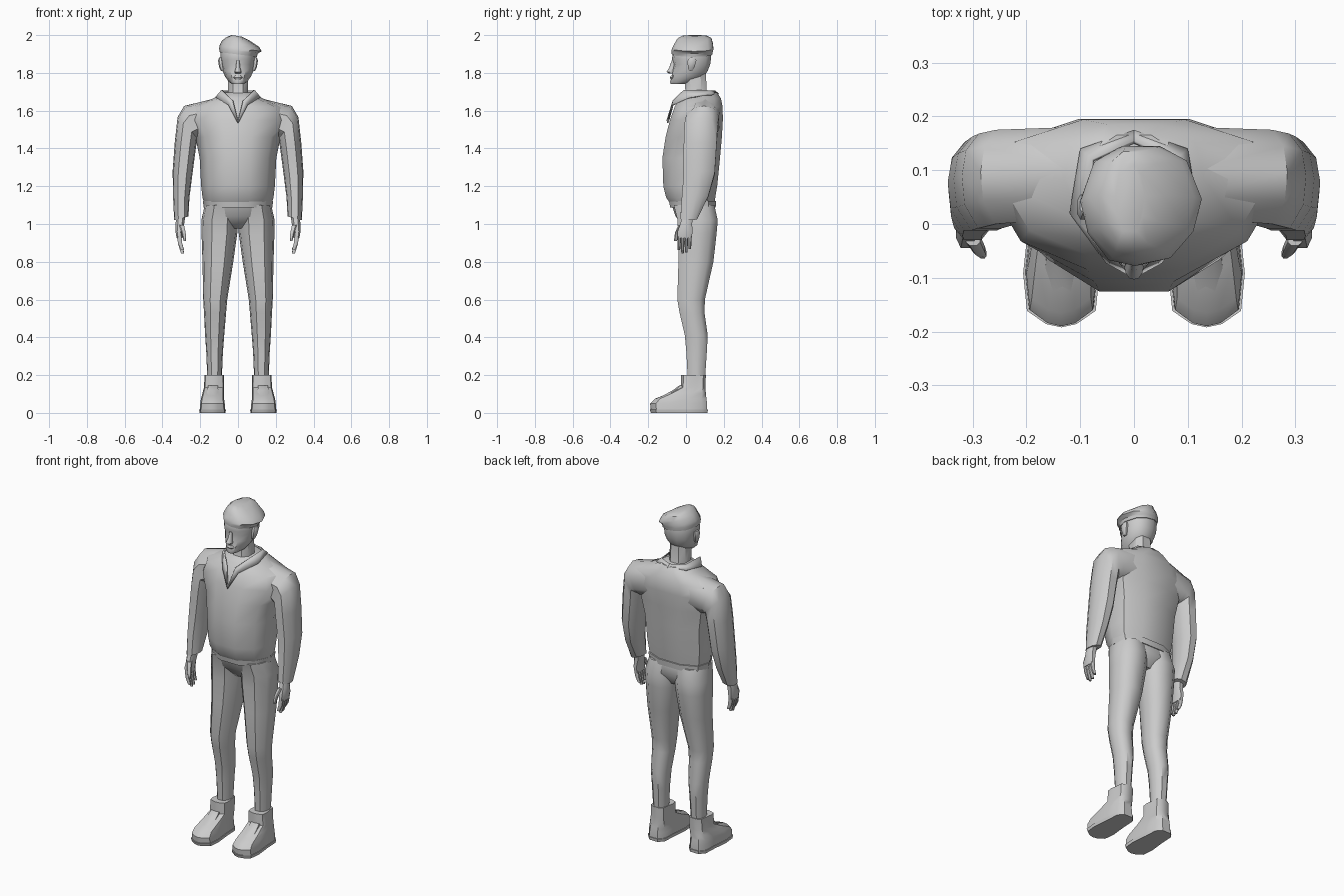
import bpy, bmesh, math
from mathutils import Vector


def section(half):
    """Closed cross-section from its right half, listed front to back."""
    return half + [(-u, v) for u, v in reversed(half) if u > 0]


BODY = section([(.32, -1), (.78, -.62), (1, .1), (.88, .68), (.38, 1)])
LIMB = section([(.42, -1), (.9, -.5), (1, .1), (.85, .65), (.4, 1)])
HEAD = section([(0, -1), (.48, -.9), (.86, -.45), (1, .1), (.75, .75), (.3, 1)])
FOOT = section([(0, -1), (.4, -.96), (.9, -.8), (1, -.35), (.85, .3), (.8, .8), (.4, 1)])
ROUND = section([(.5, -1), (1, -.5), (1, .5), (.5, 1)])


def finish(name, bm, mirror=False, angle=42):
    bmesh.ops.recalc_face_normals(bm, faces=bm.faces)
    me = bpy.data.meshes.new(name)
    bm.to_mesh(me)
    bm.free()
    ob = bpy.data.objects.new(name, me)
    bpy.context.collection.objects.link(ob)
    if mirror:
        ob.modifiers.new("mirror", 'MIRROR').use_mirror_merge = False
    bpy.ops.object.select_all(action='DESELECT')
    ob.select_set(True)
    bpy.context.view_layer.objects.active = ob
    bpy.ops.object.shade_smooth_by_angle(angle=math.radians(angle))
    return ob


def add_loft(bm, rings, shape):
    """Each ring: outer x, outer z, inner x, inner z, front y, back y."""
    loops = []
    for xo, zo, xi, zi, yf, yb in rings:
        loops.append([bm.verts.new(((xo + xi) / 2 + u * (xo - xi) / 2,
                                    (yf + yb) / 2 + v * (yb - yf) / 2,
                                    (zo + zi) / 2 + u * (zo - zi) / 2)) for u, v in shape])
    n = len(shape)
    for a, b in zip(loops, loops[1:]):
        for i in range(n):
            j = (i + 1) % n
            bm.faces.new((a[i], a[j], b[j], b[i]))
    bm.faces.new(loops[0])
    bm.faces.new(loops[-1])


def loft(name, rings, shape, mirror=False, angle=42):
    bm = bmesh.new()
    add_loft(bm, rings, shape)
    return finish(name, bm, mirror, angle)


def centred(rows):
    """Rows of z, half width, front y, back y, symmetric in x."""
    return [(h, z, -h, z, f, b) for z, h, f, b in rows]


def level(rows):
    """Rows of z, outer x, inner x, front y, back y."""
    return [(o, z, i, z, f, b) for z, o, i, f, b in rows]


# jacket body and waistband
loft("jacket_body", centred([
    (1.10, .176, -.078, .15), (1.14, .188, -.105, .155), (1.2, .195, -.12, .165),
    (1.35, .203, -.125, .18), (1.46, .225, -.108, .19), (1.55, .27, -.085, .195),
    (1.62, .25, -.06, .194), (1.665, .13, -.035, .185), (1.695, .085, -.005, .165)]), BODY)
loft("jacket_waistband", centred([
    (1.088, .182, -.084, .157), (1.122, .186, -.09, .16)]), BODY)

# sleeves, running from inside the shoulder to the cuff
loft("jacket_sleeve", [
    (.12, 1.665, .12, 1.46, .01, .18), (.285, 1.625, .19, 1.45, .0, .175),
    (.32, 1.565, .215, 1.455, -.008, .168), (.335, 1.43, .222, 1.41, -.012, .162),
    (.346, 1.28, .243, 1.25, -.012, .152), (.344, 1.15, .257, 1.14, -.022, .118),
    (.338, 1.02, .262, 1.04, -.03, .06)], LIMB, mirror=True)

# collar, a folded strip around the neck closing to a V on the chest
lower = [(.002, -.1, 1.535), (.052, -.073, 1.63), (.12, .02, 1.672), (.1, .14, 1.688), (0, .175, 1.69)]
upper = [(.002, -.103, 1.55), (.03, -.07, 1.655), (.088, -.012, 1.71), (.078, .12, 1.708), (0, .155, 1.706)]
bm = bmesh.new()
lo, up = [[bm.verts.new(p) for p in row] for row in (lower, upper)]
for i in range(len(lo) - 1):
    bm.faces.new((lo[i], lo[i + 1], up[i + 1], up[i]))
collar = finish("jacket_collar", bm, mirror=True)
collar.modifiers.new("thickness", 'SOLIDIFY').thickness = .008

# trousers
loft("trouser_seat", centred([
    (1.10, .174, -.075, .15), (1.04, .175, -.055, .16), (.975, .05, .0, .12)]), BODY)
loft("trouser_leg", level([
    (1.1, .176, .0, -.065, .15), (1.02, .194, .0, -.045, .168), (.95, .193, .004, -.042, .162),
    (.8, .188, .025, -.04, .145), (.6, .184, .057, -.046, .1), (.53, .18, .063, -.034, .098),
    (.41, .174, .073, -.006, .115), (.32, .168, .08, .002, .11), (.17, .162, .086, .01, .1)]),
    LIMB, mirror=True)

# boots: shoe with shaft, sole and tongue
loft("boot", level([
    (.012, .202, .068, -.186, .112), (.05, .2, .07, -.19, .112), (.075, .196, .074, -.165, .108),
    (.105, .188, .075, -.09, .105), (.135, .18, .074, -.028, .103), (.2, .177, .075, -.027, .105)]),
    FOOT, mirror=True)
loft("boot_sole", level([
    (.0, .203, .066, -.186, .114), (.018, .206, .064, -.192, .116)]), FOOT, mirror=True)
loft("boot_tongue", level([
    (.083, .168, .1, -.137, -.05), (.12, .162, .104, -.07, -.02), (.145, .158, .106, -.036, -.01)]),
    ROUND, mirror=True)

# hands: palm, four fingers and thumb
bm = bmesh.new()
add_loft(bm, level([
    (1.05, .328, .278, -.02, .04), (1.0, .33, .285, -.03, .032),
    (.96, .331, .294, -.045, .035), (.925, .325, .295, -.045, .03)]), ROUND)
for k, tip in enumerate((.862, .845, .85, .868)):
    y = -.044 + k * .019
    add_loft(bm, level([(.935, .324, .299, y, y + .0175), (.895, .317, .295, y - .001, y + .016),
                        (tip, .302, .286, y, y + .013)]), ROUND)
add_loft(bm, level([(.995, .312, .286, -.04, -.015), (.955, .299, .277, -.058, -.036),
                    (.91, .288, .274, -.064, -.048)]), ROUND)
finish("hand", bm, mirror=True)

# neck and head
loft("neck", centred([(1.64, .062, -.03, .13), (1.7, .052, -.003, .11), (1.8, .052, -.01, .105)]), ROUND)
loft("head", centred([
    (1.74, .03, -.08, .0), (1.752, .048, -.084, .05), (1.78, .068, -.076, .095),
    (1.81, .082, -.073, .115), (1.845, .09, -.064, .128), (1.872, .093, -.074, .132),
    (1.91, .094, -.07, .135), (1.95, .08, -.05, .125)]), HEAD)

# nose, lips and ears
loft("nose", centred([(1.796, .014, -.088, -.06), (1.805, .018, -.103, -.06),
                      (1.83, .011, -.088, -.055), (1.865, .008, -.076, -.055)]), HEAD)
loft("lips", centred([(1.766, .016, -.082, -.06), (1.775, .026, -.086, -.05),
                      (1.785, .016, -.08, -.06)]), HEAD)
loft("ear", level([(1.81, .09, .07, .015, .035), (1.83, .1, .075, .01, .045),
                   (1.865, .106, .08, .008, .055), (1.882, .1, .08, .02, .05)]), ROUND, mirror=True)

# beret, drooping to one side
loft("beret", [
    (.1, 1.885, -.098, 1.91, -.075, .138), (.104, 1.902, -.1, 1.93, -.078, .142),
    (.126, 1.914, -.098, 1.945, -.074, .145), (.112, 1.937, -.085, 1.97, -.062, .142),
    (.055, 1.975, -.06, 1.99, -.045, .135), (.02, 1.992, -.035, 2.0, -.02, .11)], HEAD)
